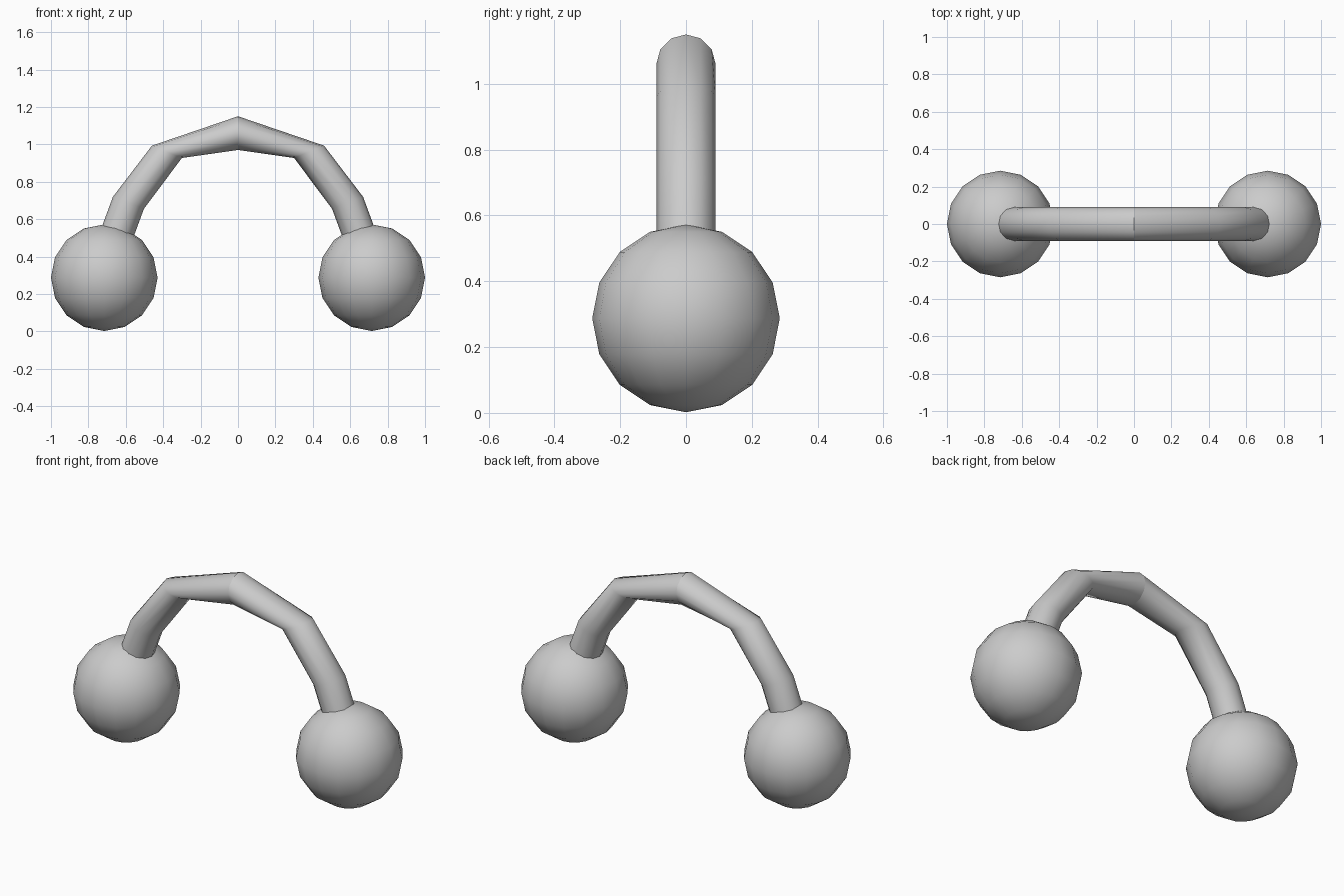
import bpy, bmesh, math

if "Cube" in bpy.data.objects:
    bpy.data.objects.remove(bpy.data.objects["Cube"])

SIDES = 12


def finish(name, bm):
    mesh = bpy.data.meshes.new(name)
    bmesh.ops.recalc_face_normals(bm, faces=bm.faces)
    bm.to_mesh(mesh)
    bm.free()
    for p in mesh.polygons:
        p.use_smooth = True
    obj = bpy.data.objects.new(name, mesh)
    bpy.context.collection.objects.link(obj)
    return obj


# Ball at each end
for side, x in (("left", -0.715), ("right", 0.715)):
    bm = bmesh.new()
    bmesh.ops.create_uvsphere(bm, u_segments=16, v_segments=8, radius=0.285)
    bmesh.ops.translate(bm, verts=bm.verts, vec=(x, 0, 0.287))
    finish(side + "_ball", bm)

# Bent bar: right half as rings (centre x, centre z, outward half-axis x, z)
rings = [
    (0.0, 1.06, 0.0, 0.09),
    (0.38, 0.96, 0.08, 0.033),
    (0.586, 0.687, 0.083, 0.032),
    (0.655, 0.50, 0.083, 0.032),
]
bm = bmesh.new()
loops = []
for cx, cz, ax, az in rings:
    loop = []
    for i in range(SIDES):
        a = 2 * math.pi * i / SIDES
        c, s = math.cos(a), math.sin(a)
        loop.append(bm.verts.new((cx + ax * c, 0.09 * s, cz + az * c)))
    loops.append(loop)
for a, b in zip(loops, loops[1:]):
    for i in range(SIDES):
        j = (i + 1) % SIDES
        bm.faces.new((a[i], a[j], b[j], b[i]))
bar = finish("bent_bar", bm)

# Mirrored half, left unmerged so the middle seam stays crisp
mirror = bar.modifiers.new("Mirror", 'MIRROR')
mirror.use_mirror_merge = False
